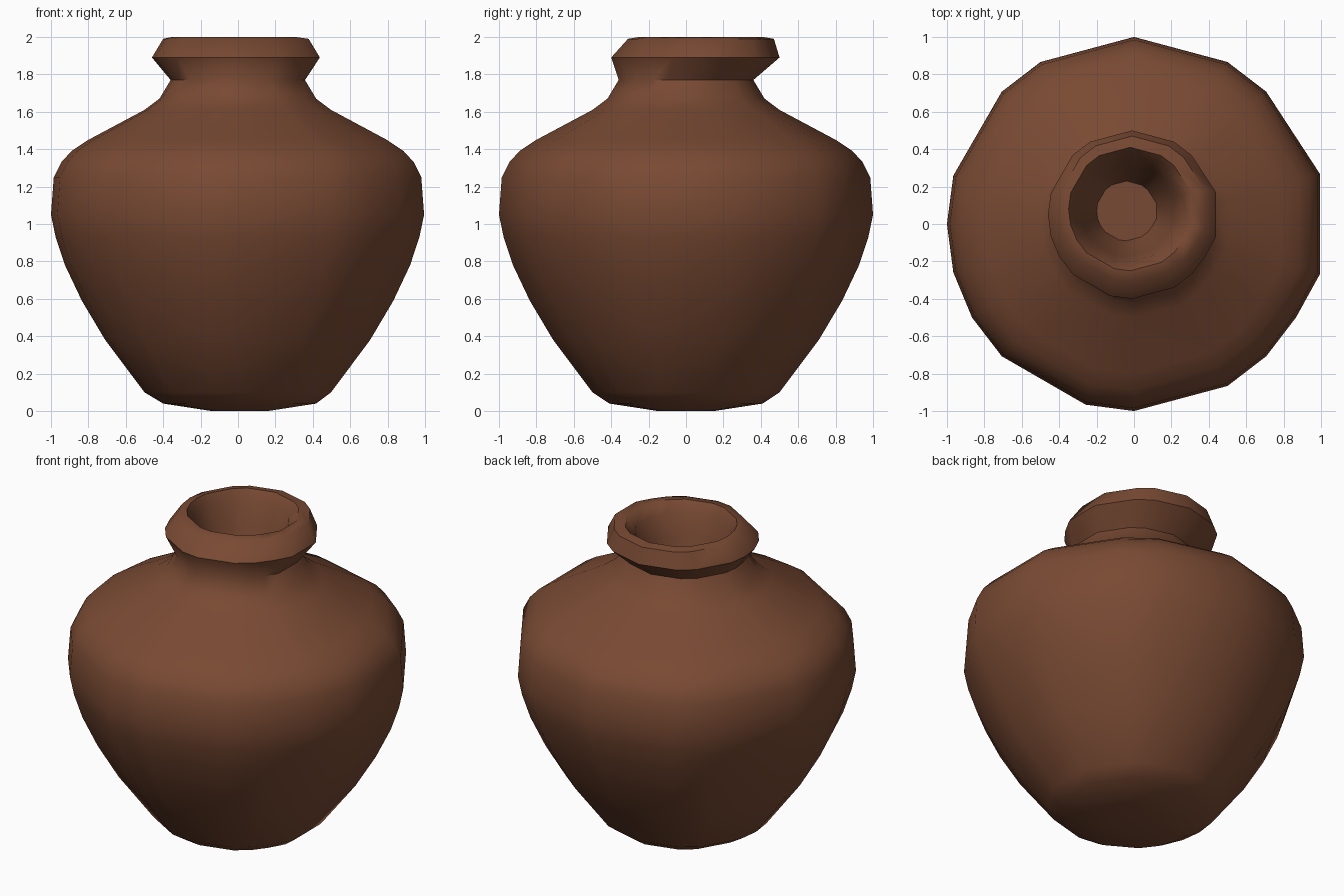
import bpy, bmesh, math

if "Cube" in bpy.data.objects:
    bpy.data.objects.remove(bpy.data.objects["Cube"])

clay = bpy.data.materials.new("brown clay")
clay.diffuse_color = (0.19, 0.068, 0.033, 1)
clay.use_nodes = True
clay.node_tree.nodes["Principled BSDF"].inputs["Base Color"].default_value = clay.diffuse_color

# Uneven hand-thrown outline: corners on a 15 degree circle, some left out
ANGLES = [0 + a for a in (-165, -150, -135, -105, -90, -60, -45, -30, -15,
                          15, 45, 60, 90, 120, 135, 165, 180)]

# Rings from underside, up the body, over the offset rim, down the inside
# (radius, height, centre x, centre y)
RINGS = [
    (0.15, 0.00, 0.01, 0), (0.41, 0.04, 0.01, 0), (0.50, 0.10, 0, 0),
    (0.71, 0.38, 0, 0), (0.835, 0.59, 0, 0), (0.925, 0.78, 0, 0),
    (0.975, 0.93, 0, 0), (1.00, 1.05, 0, 0), (0.985, 1.25, 0, 0),
    (0.945, 1.33, 0, 0), (0.89, 1.39, 0, 0), (0.80, 1.45, 0, 0),
    (0.50, 1.61, 0, 0), (0.42, 1.67, 0, 0), (0.36, 1.77, 0, 0),
    (0.45, 1.89, -0.01, 0.05), (0.39, 1.99, -0.01, 0.08),
    (0.33, 2.00, -0.02, 0.08), (0.285, 1.94, -0.035, 0.08),
    (0.25, 1.80, -0.035, 0.075), (0.16, 1.55, -0.04, 0.07),
]

bm = bmesh.new()
loops = []
for r, z, cx, cy in RINGS:
    loop = []
    for a in ANGLES:
        k = 1.03 if abs(a) == 15 else 1.0
        t = math.radians(a)
        loop.append(bm.verts.new((cx + k * r * math.cos(t),
                                  cy + k * r * math.sin(t), z)))
    loops.append(loop)

# Skin the rings and close the underside and the inner floor
n = len(ANGLES)
for lo, hi in zip(loops, loops[1:]):
    for i in range(n):
        j = (i + 1) % n
        bm.faces.new((lo[i], lo[j], hi[j], hi[i]))
bm.faces.new(loops[0][::-1])
bm.faces.new(loops[-1])

mesh = bpy.data.meshes.new("pot")
bm.to_mesh(mesh)
bm.free()
mesh.materials.append(clay)
pot = bpy.data.objects.new("pot", mesh)
bpy.context.collection.objects.link(pot)

# Smooth clay surface
bpy.context.view_layer.objects.active = pot
pot.select_set(True)
bpy.ops.object.shade_smooth_by_angle(angle=math.radians(55))
